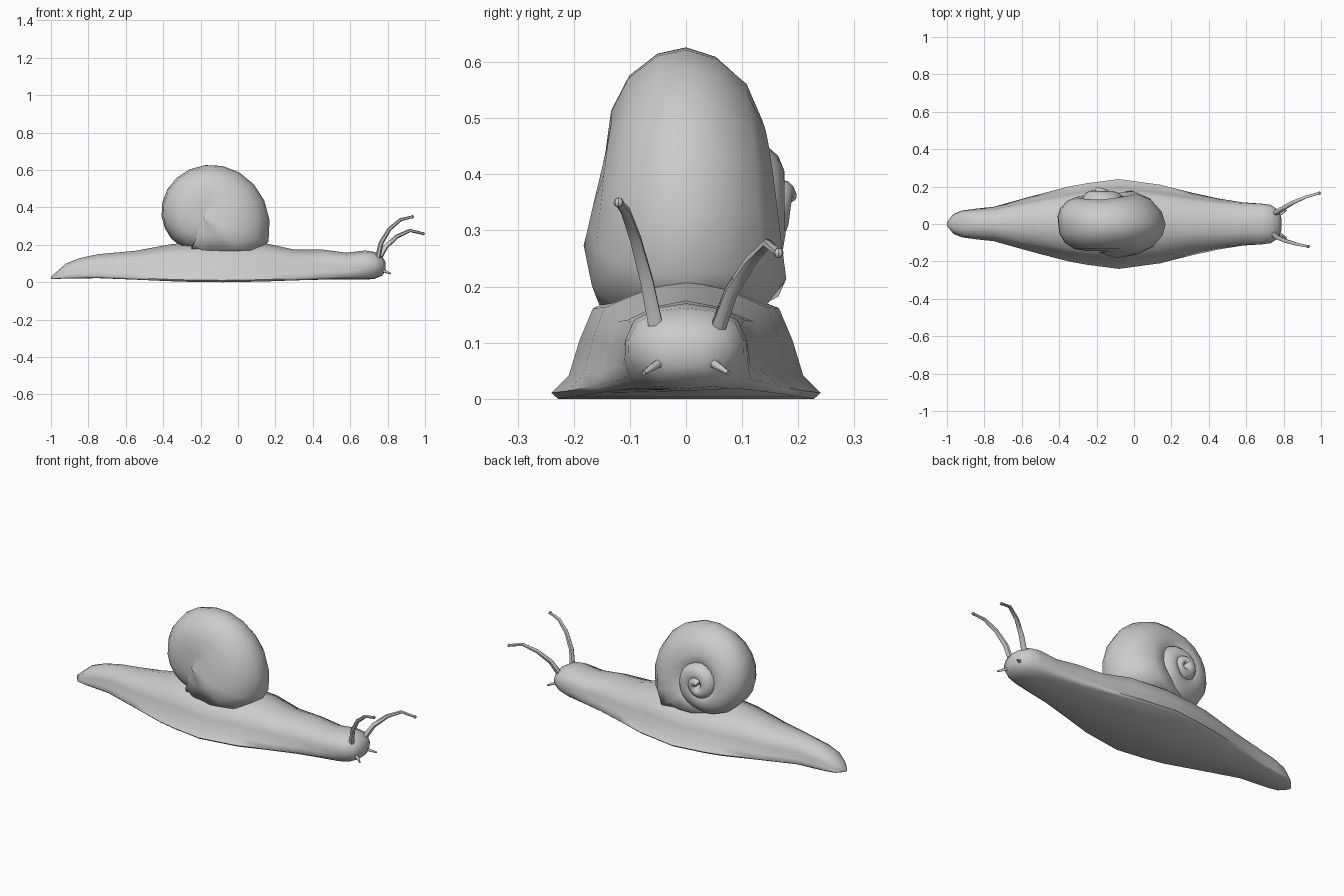
import bpy, bmesh, math
from mathutils import Vector

old = bpy.data.objects.get("Cube")
if old:
    bpy.data.objects.remove(old, do_unlink=True)

grey = bpy.data.materials.new("pale_grey")
grey.use_nodes = True
grey.diffuse_color = (0.6, 0.6, 0.6, 1)
grey.node_tree.nodes["Principled BSDF"].inputs["Base Color"].default_value = (0.6, 0.6, 0.6, 1)


def loft(name, rings, angle=60):
    """Skin a list of closed rings and cap both ends."""
    bm = bmesh.new()
    loops = [[bm.verts.new(p) for p in ring] for ring in rings]
    n = len(loops[0])
    for a, b in zip(loops, loops[1:]):
        for i in range(n):
            j = (i + 1) % n
            bm.faces.new((a[i], a[j], b[j], b[i]))
    bm.faces.new(loops[0])
    bm.faces.new(loops[-1])
    bmesh.ops.recalc_face_normals(bm, faces=bm.faces)
    mesh = bpy.data.meshes.new(name)
    bm.to_mesh(mesh)
    bm.free()
    obj = bpy.data.objects.new(name, mesh)
    bpy.context.collection.objects.link(obj)
    mesh.materials.append(grey)
    bpy.ops.object.select_all(action='DESELECT')
    obj.select_set(True)
    bpy.context.view_layer.objects.active = obj
    bpy.ops.object.shade_smooth_by_angle(angle=math.radians(angle))
    return obj


# Body: x, half width, underside z, top z, roundness of the section
stations = [
    (-1.0, .01, .018, .03, 0), (-.965, .055, .018, .06, .2),
    (-.92, .075, .02, .1, .3), (-.85, .085, .02, .128, .3),
    (-.75, .095, .022, .15, .2), (-.55, .15, .014, .168, .1),
    (-.35, .2, .005, .205, 0), (-.25, .218, .002, .21, 0),
    (-.08, .24, 0, .21, 0), (.14, .21, .004, .21, 0),
    (.3, .172, .01, .175, .1), (.45, .143, .014, .175, .3),
    (.58, .125, .016, .158, .5), (.68, .115, .014, .17, .8),
    (.73, .105, .018, .162, 1), (.77, .078, .035, .138, 1),
    (.788, .035, .06, .11, 1)]
foot = [(0, 0), (.95, 0), (1, .05), (.87, .2), (.79, .5), (.69, .77), (.32, .93), (0, 1)]
dome = [(0, 0), (.55, .03), (.85, .2), (.97, .4), (.98, .6), (.83, .82), (.45, .96), (0, 1)]
rings = []
for x, w, lo, hi, k in stations:
    half = [Vector(f).lerp(Vector(d), k) for f, d in zip(foot, dome)]
    right = [(x, p.x * w, lo + p.y * (hi - lo)) for p in half]
    left = [(px, -py, pz) for px, py, pz in right[-2:0:-1]]
    rings.append(right + left)
loft("body", rings, 80)

# Shell: a section that shrinks while it winds around an axis along y.
# The right side is one broad dome; the left side coils out to the apex.
right_side = [(.3, 1), (.6, .92), (.82, .7), (.96, .35)]
left_side = [(1, 0), (.94, .4), (.78, .78), (.55, .98), (.35, .92), (.18, .6)]
rings = []
for step in range(-4, 50):
    t = step * math.radians(18)
    size = .388 * math.exp(-.146 * t) * min(1, 1 + .12 * step)
    width = .47 * size
    rise = max(0, min(1, (t - 2.2) / 4))
    mid = .105 * rise + max(0, t - 6.2) * .008
    depth = max(.145, width) if t < math.tau else .05
    profile = [(0, -min(depth, .155))]
    profile += [(r, -depth * y) for r, y in right_side]
    profile += [(r, mid + width * y) for r, y in left_side]
    turn = t - math.radians(38)
    rings.append([(-.185 + r * size * math.cos(turn), y,
                   max(.165, .345 + r * size * math.sin(turn))) for r, y in profile])
loft("shell", rings, 80)


def feeler(name, points, r0, r1, sides=6):
    """Tapered tube along a path."""
    pts = [Vector(p) for p in points]
    rings = []
    for i, p in enumerate(pts):
        d = (pts[min(i + 1, len(pts) - 1)] - pts[max(i - 1, 0)]).normalized()
        u = d.cross(Vector((0, 1, 0))).normalized()
        v = d.cross(u)
        r = r0 + (r1 - r0) * i / (len(pts) - 1)
        rings.append([p + r * (u * math.cos(a) + v * math.sin(a))
                      for a in (math.tau * s / sides for s in range(sides))])
    loft(name, rings)


# Eye stalks, each with its own bend, with a small knob at the tip
stalks = {
    "right_eye_stalk": [(.745, -.052, .12), (.765, -.07, .21), (.81, -.09, .285),
                        (.87, -.108, .335), (.932, -.12, .35)],
    "left_eye_stalk": [(.75, .055, .12), (.79, .08, .19), (.85, .115, .245),
                       (.92, .145, .277), (.99, .165, .26)]}
for name, path in stalks.items():
    feeler(name, path, .015, .007)
    bpy.ops.mesh.primitive_uv_sphere_add(segments=8, ring_count=6, radius=.009,
                                         location=path[-1])
    knob = bpy.context.object
    knob.name = name + "_tip"
    knob.data.materials.append(grey)
    bpy.ops.object.shade_smooth_by_angle()

# Short lower feelers
for name, s in (("left_lower_feeler", 1), ("right_lower_feeler", -1)):
    feeler(name, [(.76, s * .042, .067), (.79, s * .058, .057),
                  (.815, s * .075, .046)], .01, .004)
